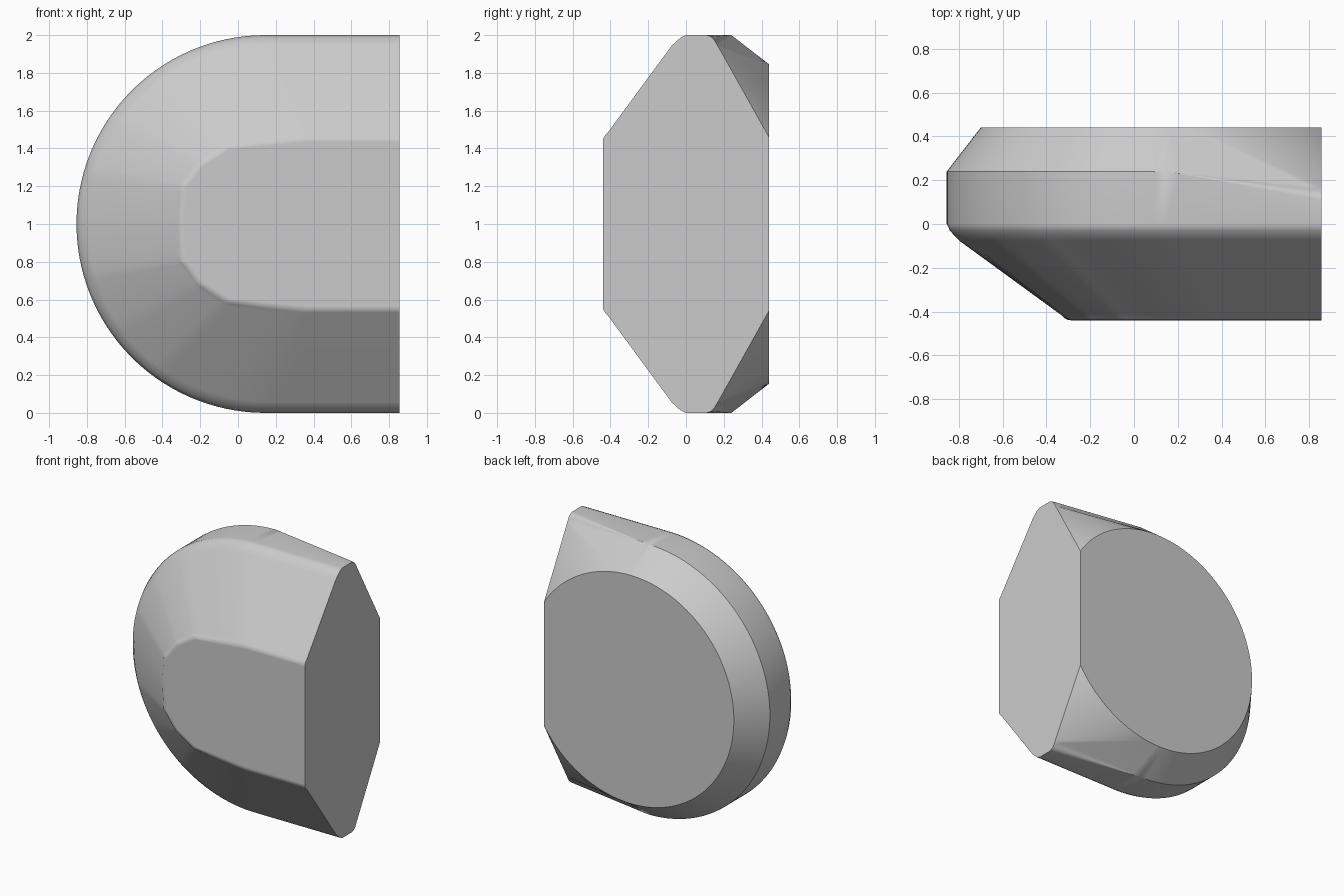
import bpy, bmesh
from math import cos, sin, radians

old = bpy.data.objects.get("Cube")
if old:
    bpy.data.objects.remove(old, do_unlink=True)

grey = bpy.data.materials.new("light grey")
grey.use_nodes = True
grey.diffuse_color = (0.6, 0.6, 0.6, 1)
grey.node_tree.nodes["Principled BSDF"].inputs["Base Color"].default_value = (0.6, 0.6, 0.6, 1)

CX, CZ, END = 0.145, 1.0, 0.855      # arc centre and flat end
BACK_R, BACK_Y, FRONT_Y = 0.845, 0.44, -0.44


def lerp(a, b, t):
    return a + (b - a) * t


# Upper half stations: (outer angle, outer x on the straight, inner x, inner z, back angle, steps)
STATIONS = [
    (180, CX, -0.285, 1.0, 180, 6),
    (164, CX, -0.275, 1.19, 164, 8),
    (145, CX, -0.18, 1.31, 145, 8),
    (126, CX, -0.04, 1.395, 126, 12),
    (90, CX, 0.37, 1.435, 90, 12),
    (90, END, END, 1.435, 82, 14),
    (90, END, END, 1.435, 32.83, 0),
]
# Front slope: share of the way from inner to outer outline, and depth
FRONT = [(0, -0.44), (0.03, -0.438), (0.06, -0.429), (0.085, -0.415),
         (0.90, -0.076), (0.94, -0.052), (0.975, -0.03), (1, 0.0)]


def column(ang, ox, ix, iz, bang, side):
    """Points from the front outline over the rim to the back outline."""
    a, b = radians(ang), radians(bang)
    qx, qz = ox + cos(a), CZ + sin(a)
    pts = [(lerp(ix, qx, t), y, lerp(iz, qz, t)) for t, y in FRONT]
    # Back rim: sharp on the arc, sinking and rounding towards the flat end
    s = max(0, (qx - CX) / (END - CX))
    for drop, sink in ((0, 0.13), (0.008, 0.107), (0.025, 0.09), (0.06, 0.07)):
        pts.append((qx, 0.24 - sink * s, qz - drop * s))
    pts.append((CX + BACK_R * cos(b), BACK_Y, CZ + BACK_R * sin(b)))
    return [(x, y, CZ + side * (z - CZ)) for x, y, z in pts]


params = []
for here, there in zip(STATIONS, STATIONS[1:]):
    n = here[5]
    for i in range(n):
        params.append([lerp(p, q, i / n) for p, q in zip(here[:5], there[:5])])
params.append(list(STATIONS[-1][:5]))

columns = [column(*p, -1) for p in reversed(params[1:])] + [column(*p, 1) for p in params]

# Shell of the body
bm = bmesh.new()
grid = [[bm.verts.new(p) for p in col] for col in columns]
for c0, c1 in zip(grid, grid[1:]):
    for j in range(len(c0) - 1):
        bm.faces.new((c0[j], c0[j + 1], c1[j + 1], c1[j]))
# Flat front, back and end faces
bm.faces.new([c[0] for c in grid])
bm.faces.new([c[-1] for c in reversed(grid)])
bm.faces.new(grid[0][::-1] + grid[-1])
bmesh.ops.remove_doubles(bm, verts=bm.verts[:], dist=0.0005)
bmesh.ops.recalc_face_normals(bm, faces=bm.faces[:])

mesh = bpy.data.meshes.new("rounded_body")
bm.to_mesh(mesh)
bm.free()
mesh.materials.append(grey)
body = bpy.data.objects.new("rounded_body", mesh)
bpy.context.collection.objects.link(body)

# Smooth shading with sharp rims
bpy.ops.object.select_all(action="DESELECT")
body.select_set(True)
bpy.context.view_layer.objects.active = body
bpy.ops.object.shade_smooth_by_angle(angle=radians(28))
weighted = body.modifiers.new("even_shading", "WEIGHTED_NORMAL")
weighted.keep_sharp = True
